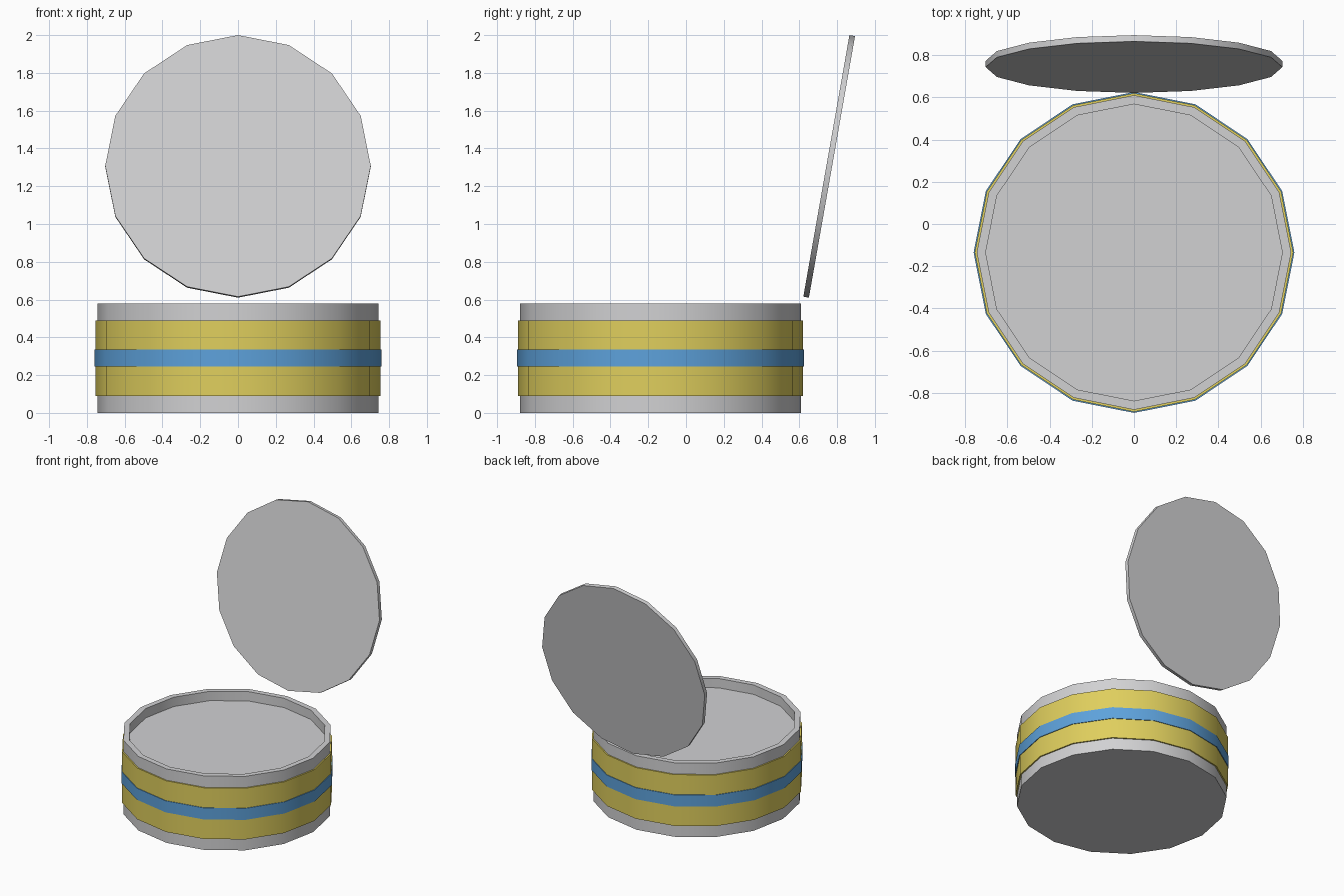
import bpy
import bmesh
from math import sin, cos, pi, radians

SIDES = 16
CENTRE_Y = -0.135

cube = bpy.data.objects.get("Cube")
if cube:
    bpy.data.objects.remove(cube, do_unlink=True)


def material(name, rgb):
    mat = bpy.data.materials.new(name)
    mat.use_nodes = True
    colour = (*rgb, 1.0)
    mat.diffuse_color = colour
    mat.node_tree.nodes["Principled BSDF"].inputs["Base Color"].default_value = colour
    return mat


def lathe(name, profile, mat, location, closed=False, tilt=0.0):
    """Turn (radius, height) points about z; open profiles get end caps."""
    bm = bmesh.new()
    rings = []
    for r, z in profile:
        angles = [2 * pi * i / SIDES for i in range(SIDES)]
        rings.append([bm.verts.new((r * cos(a), r * sin(a), z)) for a in angles])
    pairs = list(zip(rings, rings[1:]))
    if closed:
        pairs.append((rings[-1], rings[0]))
    else:
        bm.faces.new(rings[0])
        bm.faces.new(rings[-1])
    for low, high in pairs:
        for i in range(SIDES):
            j = (i + 1) % SIDES
            bm.faces.new((low[i], low[j], high[j], high[i]))
    bmesh.ops.recalc_face_normals(bm, faces=bm.faces)
    mesh = bpy.data.meshes.new(name)
    bm.to_mesh(mesh)
    bm.free()
    mesh.materials.append(mat)
    obj = bpy.data.objects.new(name, mesh)
    obj.location = location
    obj.rotation_euler.x = tilt
    bpy.context.collection.objects.link(obj)
    bpy.ops.object.select_all(action="DESELECT")
    obj.select_set(True)
    bpy.context.view_layer.objects.active = obj
    bpy.ops.object.shade_smooth_by_angle(angle=radians(30))
    return obj


def band(name, inner, outer, bottom, top, mat):
    profile = [(inner, bottom), (outer, bottom), (outer, top), (inner, top)]
    return lathe(name, profile, mat, (0, CENTRE_Y, 0), closed=True)


metal = material("light grey metal", (0.64, 0.64, 0.65))
yellow = material("yellow label", (0.74, 0.62, 0.11))
blue = material("blue stripe", (0.11, 0.36, 0.71))

# Tin body with a raised rim around the recessed top
lathe("tin_body",
      [(0.745, 0), (0.745, 0.578), (0.703, 0.578), (0.703, 0.505)],
      metal, (0, CENTRE_Y, 0))

# Wrapped label and its central stripe
band("label", 0.74, 0.755, 0.09, 0.49, yellow)
band("label_stripe", 0.75, 0.76, 0.245, 0.335, blue)

# Detached lid standing behind the tin, leaning back
lathe("lid", [(0.703, -0.015), (0.703, 0.015)], metal,
      (0, 0.758, 1.305), tilt=radians(80))
